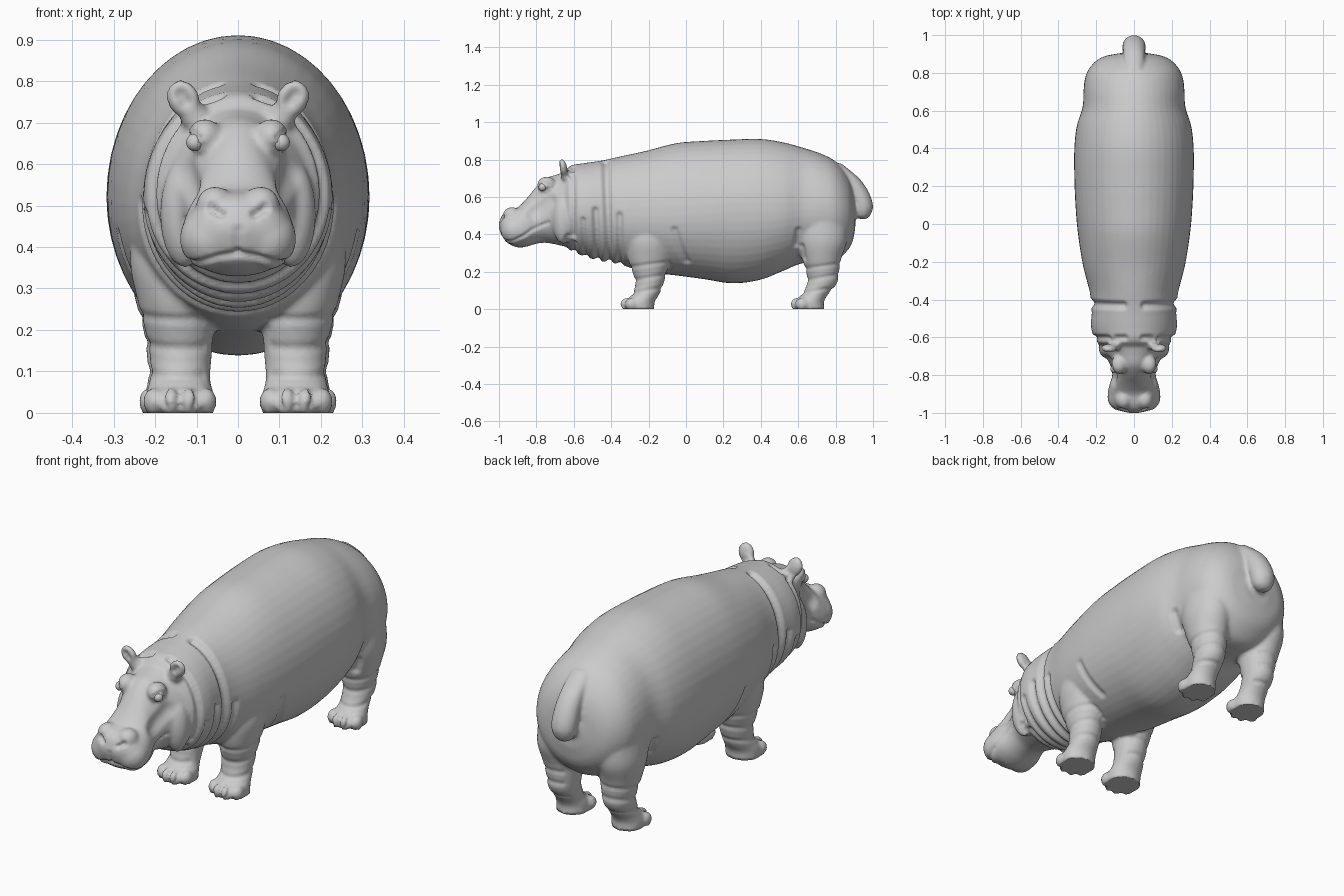
import bpy, bmesh, math
from mathutils import Vector, Matrix, Euler
from mathutils.kdtree import KDTree
from mathutils.bvhtree import BVHTree

if "Cube" in bpy.data.objects:
    bpy.data.objects.remove(bpy.data.objects["Cube"])

bm = bmesh.new()          # all skin volumes go here, then get fused


def resample(rows, steps):
    """Smooth interpolation of rows keyed by their first value."""
    def slope(i, k):
        a, b = rows[max(i - 1, 0)], rows[min(i + 1, len(rows) - 1)]
        return (b[k] - a[k]) / (b[0] - a[0])
    out = []
    for i in range(len(rows) - 1):
        p, q = rows[i], rows[i + 1]
        h = q[0] - p[0]
        for s in range(steps):
            t = s / steps
            vals = [p[0] + h * t]
            for k in range(1, len(p)):
                vals.append((2*t**3 - 3*t**2 + 1) * p[k] + (t**3 - 2*t**2 + t) * h * slope(i, k)
                            + (3*t**2 - 2*t**3) * q[k] + (t**3 - t**2) * h * slope(i + 1, k))
            out.append(vals)
    return out + [list(rows[-1])]


def skin(rings):
    loops = [[bm.verts.new(c) for c in r] for r in rings]
    n = len(loops[0])
    for a, b in zip(loops, loops[1:]):
        for i in range(n):
            bm.faces.new((a[i], a[(i + 1) % n], b[(i + 1) % n], b[i]))
    bm.faces.new(loops[0])
    bm.faces.new(loops[-1])


ANGLES = [2 * math.pi * i / 48 for i in range(48)]


def loft_y(rows):
    """rows: y, top z, bottom z, half width, z of widest point"""
    skin([[(hw * math.cos(a), y, zw + ((zt - zw) if math.sin(a) > 0 else (zw - zb)) * math.sin(a))
           for a in ANGLES] for y, zt, zb, hw, zw in resample(rows, 5)])


def loft_z(rows, side=1):
    """rows: z, centre x, centre y, radius x, radius y"""
    skin([[(side * (x + rx * math.cos(a)), y + ry * math.sin(a), z) for a in ANGLES]
          for z, x, y, rx, ry in resample(rows, 5)])


def blob(c, r, rot=(0, 0, 0), side=1):
    m = (Matrix.Diagonal((side, 1, 1, 1)) @ Matrix.Translation(c) @ Euler(rot).to_matrix().to_4x4()
         @ Matrix.Diagonal((*r, 1)))
    for v in bmesh.ops.create_uvsphere(bm, u_segments=24, v_segments=16, radius=1, matrix=m)["verts"]:
        v.co.z = max(v.co.z, 0)


# trunk and neck
loft_y([(-.66, .72, .36, .15, .53), (-.62, .765, .315, .20, .53), (-.55, .78, .285, .227, .52),
        (-.45, .795, .255, .225, .52), (-.36, .815, .24, .235, .5), (-.22, .845, .2, .27, .5),
        (-.05, .888, .18, .297, .5), (.1, .9, .16, .31, .51), (.25, .907, .138, .316, .52),
        (.4, .91, .158, .316, .52), (.52, .892, .205, .303, .52), (.62, .865, .245, .272, .53),
        (.72, .832, .25, .266, .53), (.8, .79, .26, .25, .52), (.86, .72, .31, .205, .51),
        (.89, .65, .36, .15, .5), (.905, .56, .43, .07, .49)])
# head
loft_y([(-1, .46, .43, .03, .445), (-.985, .5, .39, .085, .44), (-.955, .525, .355, .12, .43),
        (-.9, .545, .33, .138, .42), (-.85, .595, .335, .13, .42), (-.8, .655, .35, .115, .44),
        (-.75, .7, .355, .125, .49), (-.69, .72, .345, .155, .5), (-.64, .735, .335, .18, .5),
        (-.58, .74, .34, .185, .5), (-.5, .72, .38, .15, .5)])
# tail
loft_z([(.482, 0, .945, .02, .02), (.5, 0, .945, .045, .04), (.55, 0, .945, .06, .055),
        (.62, 0, .922, .06, .058), (.69, 0, .885, .055, .05), (.74, 0, .84, .05, .04),
        (.78, 0, .8, .04, .03)])

FRONT_LEG = [(0, .14, -.245, .083, .075), (.04, .14, -.245, .083, .078), (.08, .14, -.215, .073, .072),
             (.14, .138, -.195, .075, .076), (.2, .142, -.195, .082, .092), (.27, .15, -.195, .092, .115),
             (.36, .16, -.19, .1, .125), (.46, .16, -.18, .09, .11)]
HIND_LEG = [(0, .15, .665, .075, .074), (.04, .15, .66, .076, .078), (.08, .15, .69, .067, .07),
            (.14, .15, .728, .07, .08), (.2, .15, .73, .078, .088), (.27, .155, .725, .092, .105),
            (.36, .16, .725, .105, .135), (.46, .16, .72, .1, .14)]
TOES = [(-.062, -.045), (-.022, -.07), (.022, -.07), (.062, -.045)]

for s in (1, -1):
    # legs and toes
    for leg in (FRONT_LEG, HIND_LEG):
        loft_z(leg, s)
        for dx, dy in TOES:
            blob((leg[0][1] + dx, leg[0][2] + dy, .027), (.027, .036, .034), side=s)
    # muzzle lobes, nose bumps, brows, jowls
    blob((.068, -.915, .42), (.073, .075, .075), side=s)
    blob((.055, -.93, .5), (.046, .05, .046), side=s)
    blob((.08, -.745, .665), (.042, .05, .044), side=s)
    blob((.13, -.655, .48), (.058, .06, .13), side=s)
    # ears
    blob((.132, -.658, .757), (.04, .022, .048), (.2, .4, .15), s)
    blob((.105, -.64, .715), (.035, .03, .04), (0, .4, 0), s)

bmesh.ops.recalc_face_normals(bm, faces=bm.faces)
mesh = bpy.data.meshes.new("raw_volumes")
bm.to_mesh(mesh)
bm.free()
hide = bpy.data.objects.new("body", mesh)
bpy.context.collection.objects.link(hide)

# fuse the volumes into one skin
rem = hide.modifiers.new("fuse", "REMESH")
rem.mode, rem.voxel_size = "VOXEL", .009
smo = hide.modifiers.new("soften", "SMOOTH")
smo.factor, smo.iterations = .5, 5
mesh = bpy.data.meshes.new_from_object(hide.evaluated_get(bpy.context.evaluated_depsgraph_get()))
hide.modifiers.clear()
hide.data = mesh

# sculpted creases, snapped to the skin
base = [v.co.copy() for v in mesh.vertices]
normals = [v.normal.copy() for v in mesh.vertices]
tree = BVHTree.FromPolygons(base, [tuple(p.vertices) for p in mesh.polygons])
kd = KDTree(len(base))
for i, c in enumerate(base):
    kd.insert(c, i)
kd.balance()


def carve(points, radius, depth, sides=(1, -1)):
    near = {}
    for s in sides:
        pts = [Vector((s * x, y, z)) for x, y, z in points]
        for a, b in zip(pts, pts[1:] or pts):
            n = max(2, int((b - a).length / .008))
            for k in range(n + 1):
                spot = tree.find_nearest(a.lerp(b, k / n))[0]
                for _, i, d in kd.find_range(spot, radius):
                    near[i] = min(d, near.get(i, radius))
    for i, d in near.items():
        mesh.vertices[i].co -= normals[i] * depth * (1 - (d / radius) ** 2) ** 2


def neck_fold(y_low, y_high, reach, radius, depth):
    pts = []
    for k in range(17):
        a = -math.pi / 2 + reach * k / 16
        t = (math.sin(a) + 1) / 2
        pts.append((.23 * math.cos(a), y_low + (y_high - y_low) * t, .52 + .27 * math.sin(a)))
    carve(pts, radius, depth)


# neck folds
neck_fold(-.62, -.61, 2.9, .026, .014)
neck_fold(-.545, -.56, 1.4, .024, .012)
neck_fold(-.475, -.49, 1.6, .026, .016)
neck_fold(-.41, -.43, 2.9, .03, .018)
neck_fold(-.35, -.36, 1.5, .026, .014)
# mouth line, lip split and nostrils
carve([(0, -1, .375), (.08, -.97, .36), (.13, -.9, .37), (.12, -.83, .42), (.14, -.74, .46)], .015, .009)
carve([(0, -1, .44), (0, -1, .37)], .015, .007, (1,))
carve([(.042, -.99, .48), (.066, -.98, .495)], .017, .016)
# cheek hollow, eyelid crease and ear cups
carve([(.12, -.82, .52), (.13, -.73, .58)], .05, .012)
carve([(.1, -.8, .665), (.12, -.765, .683), (.125, -.73, .665)], .012, .006)
carve([(.1, -.8, .635), (.12, -.76, .625), (.125, -.73, .645)], .012, .006)
carve([(.138, -.7, .765), (.125, -.7, .745)], .026, .014)
# shoulder, flank and leg wrinkles
carve([(.29, -.06, .42), (.26, -.03, .32), (.22, .0, .24)], .03, .01)
carve([(.25, .6, .42), (.24, .6, .33), (.21, .61, .27)], .03, .012)
for leg, heights in ((FRONT_LEG, (.1, .17, .24)), (HIND_LEG, (.1, .17, .23))):
    for z in heights:
        x, y, rx, ry = [r for r in resample(leg, 5) if r[0] <= z + .001][-1][1:]
        carve([(x + rx * math.cos(a), y + ry * math.sin(a), z + .015 * math.sin(a))
               for a in (k * .35 - 2.4 for k in range(14))], .018, .005)
    for dx in (-.042, 0, .042):
        x, y = leg[0][1] + dx, leg[0][2] - .1
        carve([(x, y, .01), (x, y + .02, .055)], .014, .009)

for v in mesh.vertices:
    if v.co.z < .006:
        v.co.z = 0
for p in mesh.polygons:
    p.use_smooth = True

# eyes
for name, s in (("left_eye", 1), ("right_eye", -1)):
    bpy.ops.mesh.primitive_uv_sphere_add(segments=24, ring_count=16, radius=.021,
                                         location=(s * .104, -.767, .652))
    eye = bpy.context.object
    eye.name = name
    bpy.ops.object.shade_smooth()
